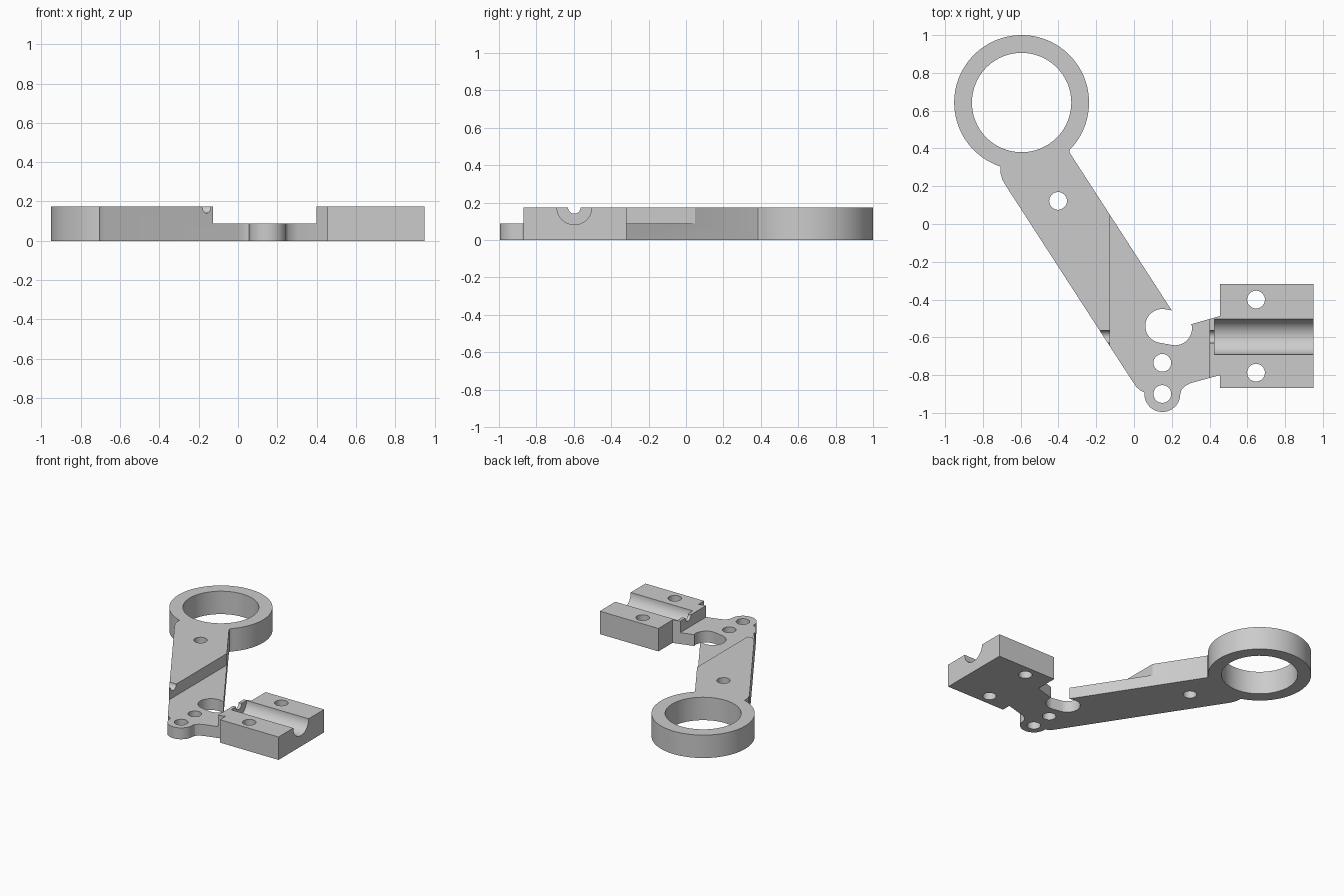
import bpy, bmesh, math
from mathutils import Matrix, Vector

if "Cube" in bpy.data.objects:
    bpy.data.objects.remove(bpy.data.objects["Cube"])

TOP, STEP = 0.175, 0.087          # full and milled-down thickness
HOLE_R, GROOVE_Y = 0.047, -0.597

grey = bpy.data.materials.new("plain grey")
grey.diffuse_color = (0.6, 0.6, 0.6, 1)
grey.use_nodes = True
grey.node_tree.nodes["Principled BSDF"].inputs["Base Color"].default_value = grey.diffuse_color


def arc(cx, cy, r, a0, a1, n):
    """Points on an arc, angles in degrees."""
    return [(cx + r * math.cos(math.radians(a0 + (a1 - a0) * i / n)),
             cy + r * math.sin(math.radians(a0 + (a1 - a0) * i / n)))
            for i in range(n + 1)]


def new_object(name, bm):
    bmesh.ops.recalc_face_normals(bm, faces=bm.faces)
    mesh = bpy.data.meshes.new(name)
    bm.to_mesh(mesh)
    bm.free()
    obj = bpy.data.objects.new(name, mesh)
    bpy.context.collection.objects.link(obj)
    return obj


def plate(name, points, z0, z1):
    bm = bmesh.new()
    face = bm.faces.new([bm.verts.new((x, y, z0)) for x, y in points])
    ext = bmesh.ops.extrude_face_region(bm, geom=[face])
    verts = [g for g in ext["geom"] if isinstance(g, bmesh.types.BMVert)]
    bmesh.ops.translate(bm, vec=(0, 0, z1 - z0), verts=verts)
    return new_object(name, bm)


def groove(name, x0, x1, r):
    """Cylinder along x, centred on the top face."""
    bm = bmesh.new()
    m = (Matrix.Translation(((x0 + x1) / 2, GROOVE_Y, TOP))
         @ Matrix.Rotation(math.pi / 2, 4, 'Y'))
    bmesh.ops.create_cone(bm, cap_ends=True, segments=64, radius1=r, radius2=r,
                          depth=x1 - x0, matrix=m)
    return new_object(name, bm)


def cut(obj, cutter):
    mod = obj.modifiers.new("cut", 'BOOLEAN')
    mod.object, mod.operation, mod.solver = cutter, 'DIFFERENCE', 'EXACT'
    bpy.context.view_layer.objects.active = obj
    bpy.ops.object.modifier_apply(modifier=mod.name)
    bpy.data.objects.remove(cutter)


# Outline, clockwise from the ring's left joint back round to its right joint
outline = arc(-0.595, 0.643, 0.357, -44, 251.5, 96)           # ring
outline += [(-0.706, 0.268), (-0.698, 0.237), (-0.68, 0.205)]   # ring fillet
outline += [(0.0, -0.845), (0.014, -0.864), (0.034, -0.881)]   # arm to ear
outline += arc(0.15, -0.9, 0.095, 175, 362, 32)               # ear
outline += [(0.252, -0.876), (0.272, -0.856), (0.302, -0.842)]
outline += [(0.455, -0.8), (0.455, -0.868), (0.95, -0.868),   # clamp block
            (0.95, -0.317), (0.455, -0.317), (0.455, -0.487)]
outline += [(0.302, -0.531)]
outline += arc(0.217, -0.552, 0.09, 10, -102, 24)             # open slot
outline += arc(0.15, -0.54, 0.09, 258, 80, 36)
outline += [(0.2, -0.458), (-0.337, 0.372), (-0.342, 0.384)]
bracket = plate("bracket", outline, 0, TOP)

# Milled-down middle section
cut(bracket, plate("step_cutter", [(-0.127, -1.5), (0.4, -1.5),
                                  (0.4, 0.5), (-0.127, 0.5)], STEP, 0.4))

# Ring bore and bolt holes
cut(bracket, plate("bore_cutter", arc(-0.595, 0.643, 0.263, 0, 356.25, 95), -0.1, 0.4))
for x, y in ((-0.402, 0.122), (0.15, -0.735), (0.15, -0.9),
             (0.646, -0.4), (0.646, -0.787)):
    cut(bracket, plate("hole_cutter", arc(x, y, HOLE_R, 0, 348.75, 31), -0.1, 0.4))

# Half-round channel in the block, and the narrow groove in line with it
cut(bracket, groove("channel_cutter", 0.425, 1.1, 0.093))
cut(bracket, groove("groove_cutter", -0.4, 0.5, 0.034))

# Finish
bracket.data.materials.clear()
bracket.data.materials.append(grey)
for p in bracket.data.polygons:
    p.material_index = 0
bpy.context.view_layer.objects.active = bracket
bracket.select_set(True)
bpy.ops.object.shade_smooth_by_angle(angle=math.radians(25))
